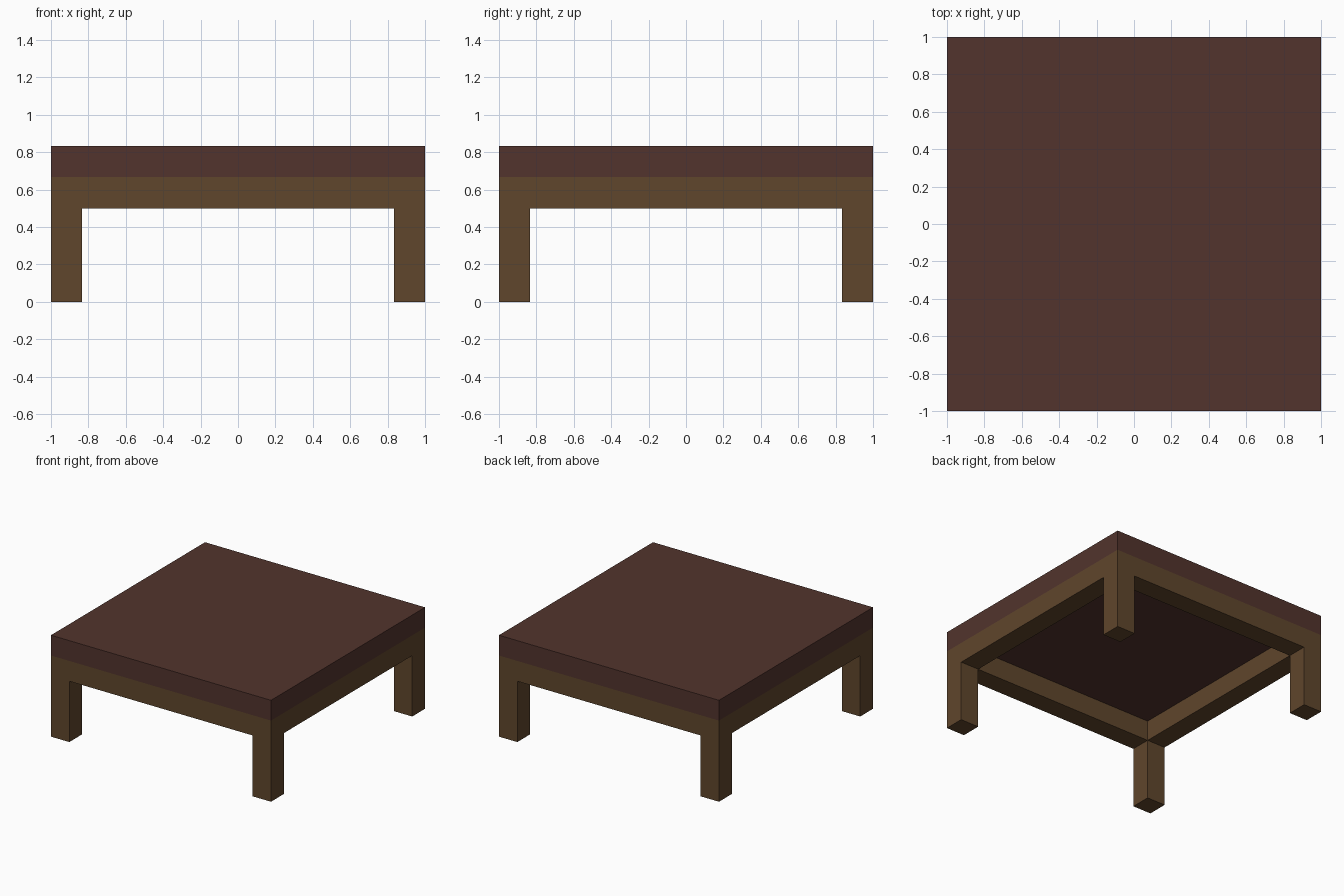
import bpy, bmesh
from mathutils import Matrix, Vector

if "Cube" in bpy.data.objects:
    bpy.data.objects.remove(bpy.data.objects["Cube"])

T = 1 / 6              # thickness shared by legs, apron and top
LEG_H = 0.5
APRON_TOP = LEG_H + T
TOP = APRON_TOP + T


def material(name, rgb):
    m = bpy.data.materials.new(name)
    m.diffuse_color = (*rgb, 1)
    m.use_nodes = True
    m.node_tree.nodes["Principled BSDF"].inputs["Base Color"].default_value = m.diffuse_color
    return m


wood = material("oak brown", (0.116, 0.061, 0.025))
dark = material("dark reddish brown", (0.084, 0.034, 0.026))


def box_bmesh(x0, x1, y0, y1, z0, z1):
    bm = bmesh.new()
    centre = Vector(((x0 + x1) / 2, (y0 + y1) / 2, (z0 + z1) / 2))
    size = (x1 - x0, y1 - y0, z1 - z0, 1)
    bmesh.ops.create_cube(bm, size=1, matrix=Matrix.Translation(centre) @ Matrix.Diagonal(size))
    return bm


def add(name, bm, mat):
    bmesh.ops.recalc_face_normals(bm, faces=bm.faces[:])
    me = bpy.data.meshes.new(name)
    bm.to_mesh(me)
    bm.free()
    me.materials.append(mat)
    ob = bpy.data.objects.new(name, me)
    bpy.context.collection.objects.link(ob)
    return ob


# Table top slab
add("table_top", box_bmesh(-1, 1, -1, 1, APRON_TOP, TOP), dark)

# Apron: square ring, made by insetting both caps and bridging the hole
bm = box_bmesh(-1, 1, -1, 1, LEG_H, APRON_TOP)
caps = [f for f in bm.faces if abs(f.normal.z) > 0.9]
bmesh.ops.inset_individual(bm, faces=caps, thickness=T, use_even_offset=True)
rims = list({e for f in caps for e in f.edges})
bmesh.ops.delete(bm, geom=caps, context='FACES_ONLY')
bmesh.ops.bridge_loops(bm, edges=rims)
add("apron", bm, wood)

# Legs flush with the four corners
for side, sx in (("left", -1), ("right", 1)):
    for end, sy in (("front", -1), ("back", 1)):
        xs = sorted((sx, sx * (1 - T)))
        ys = sorted((sy, sy * (1 - T)))
        add(f"{end}_{side}_leg", box_bmesh(*xs, *ys, 0, LEG_H), wood)
